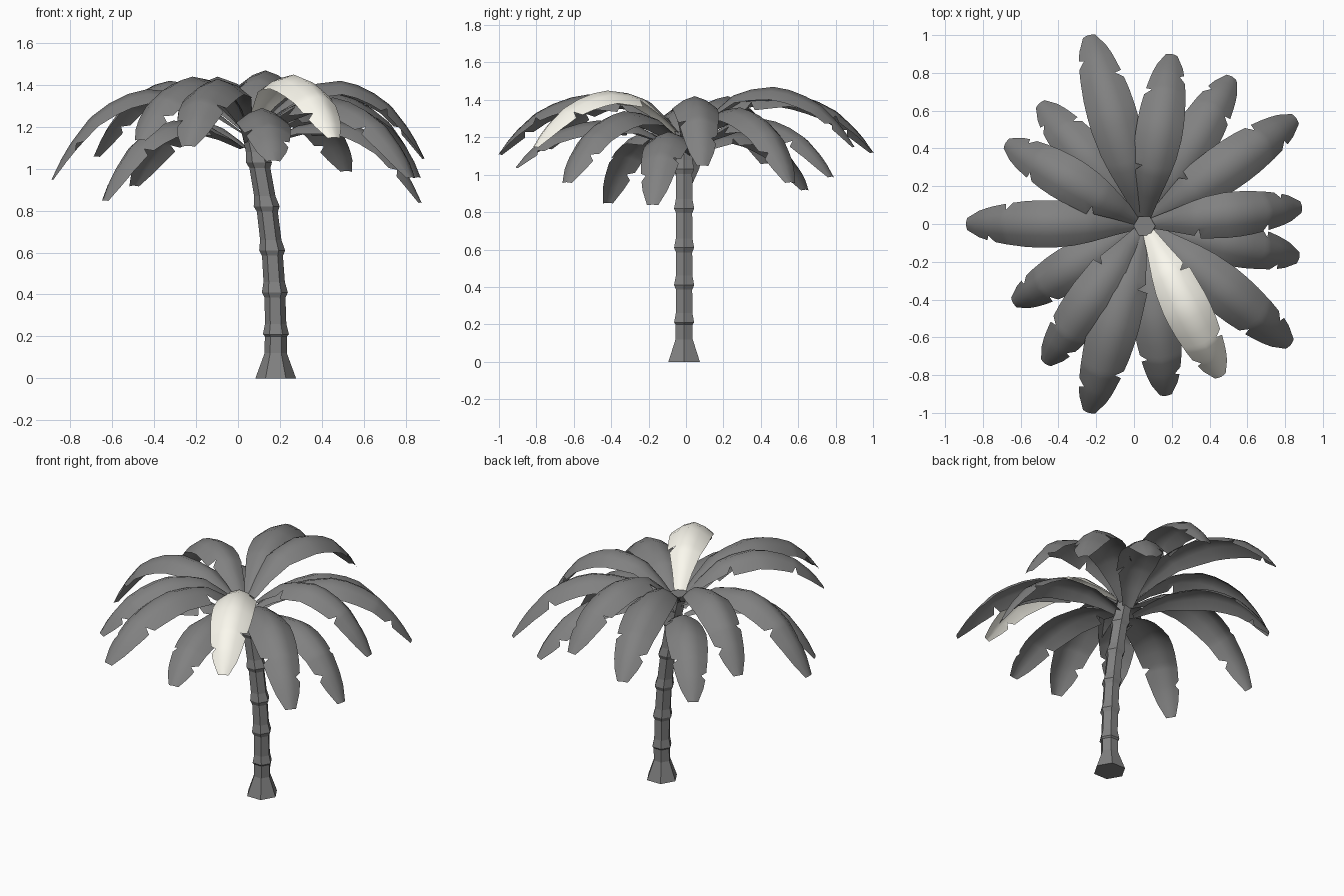
import bpy, math
from mathutils import Vector

if "Cube" in bpy.data.objects:
    bpy.data.objects.remove(bpy.data.objects["Cube"])


def make_object(name, verts, faces, smooth, mat):
    mesh = bpy.data.meshes.new(name)
    mesh.from_pydata(verts, [], faces)
    for p in mesh.polygons:
        p.use_smooth = smooth
    mesh.materials.append(mat)
    mesh.update()
    obj = bpy.data.objects.new(name, mesh)
    bpy.context.collection.objects.link(obj)
    return obj


def material(name, r, g, b):
    mat = bpy.data.materials.new(name)
    mat.diffuse_color = (r, g, b, 1)
    mat.use_nodes = True
    mat.node_tree.nodes["Principled BSDF"].inputs["Base Color"].default_value = mat.diffuse_color
    return mat


def lerp_table(table, t):
    for (a, va), (b, vb) in zip(table, table[1:]):
        if t <= b:
            return va + (vb - va) * (t - a) / (b - a)
    return table[-1][1]


dark = material("dark_grey", 0.22, 0.22, 0.22)
pale = material("pale_leaf", 0.97, 0.95, 0.86)

# Trunk: six-sided, jointed and gently leaning: (z, centre x, radius)
SIDES = 6
rings = [(0, 0.18, 0.097), (0.12, 0.18, 0.053), (0.2, 0.181, 0.053)]
joints = [(0.21, 0.181), (0.41, 0.176), (0.61, 0.163), (0.82, 0.137), (1.03, 0.1), (1.23, 0.055)]
for (z, x), (z2, x2) in zip(joints, joints[1:]):
    rings += [(z, x, 0.062), (z + 0.05, x + (x2 - x) * 0.25, 0.051),
              (z2 - 0.025, x + (x2 - x) * 0.88, 0.05)]
rings.append((1.23, 0.055, 0.058))
verts, faces = [], []
for z, x, r in rings:
    for k in range(SIDES):
        a = math.tau * k / SIDES
        verts.append((x + r * math.cos(a), r * math.sin(a) - 0.01, z))
for i in range(len(rings) - 1):
    for k in range(SIDES):
        n = (k + 1) % SIDES
        faces.append((i * SIDES + k, i * SIDES + n, (i + 1) * SIDES + n, (i + 1) * SIDES + k))
faces.append(tuple(reversed(range(SIDES))))
faces.append(tuple(range(len(verts) - SIDES, len(verts))))
make_object("trunk", verts, faces, False, dark)

# Frond outline and arch, as fractions of its reach
WIDTH = [(0, 0.03), (0.12, 0.06), (0.25, 0.095), (0.4, 0.122), (0.55, 0.128),
         (0.7, 0.121), (0.84, 0.104), (0.94, 0.078), (1, 0.032)]
RISE = [(0, 0), (0.12, 0.42), (0.25, 0.81), (0.36, 0.94), (0.5, 1)]
FALL = [(0.5, 1), (0.65, 0.92), (0.8, 0.68), (0.9, 0.4), (0.95, 0.22), (1, 0)]
STATIONS = [0, 0.12, 0.25, 0.3, 0.36, 0.5, 0.6, 0.7, 0.77, 0.79, 0.81, 0.87, 0.89, 0.91, 0.95, 1]
COLS = [-1, -0.5, 0, 0.5, 1]


def frond(name, tip_x, tip_y, tip_z, peak, flip, size, mat):
    root = Vector((0.055, 0, 0))
    span = Vector((tip_x, tip_y, 0)) - root
    reach = span.length
    out = span.normalized()
    side = Vector((-out.y, out.x, 0))
    base_z = 1.1 + 0.5 * (peak - 1.23)

    def height(s):
        if s < 0.5:
            return base_z + (peak - base_z) * lerp_table(RISE, s)
        return tip_z + (peak - tip_z) * lerp_table(FALL, s)

    verts, faces = [], []
    for s in STATIONS:
        for c in COLS:
            w, t = c, s
            # swept-back barb near the base, torn notches near the tip
            if abs(c) == 1:
                if s == 0.3 and c == flip:
                    w = c * 0.6
                elif s == 0.36 and c == flip:
                    t = 0.29
                elif (s == 0.79 and c == flip) or (s == 0.89 and c != flip):
                    w = c * 0.68
            s0, s1 = max(t - 0.06, 0), min(t + 0.06, 1)
            tangent = (out * reach * (s1 - s0) + Vector((0, 0, height(s1) - height(s0)))).normalized()
            normal = tangent.cross(side)
            mid = root + out * (0.035 + t * (reach - 0.035)) + Vector((0, 0, height(t)))
            half = lerp_table(WIDTH, s) * size
            drop = 0.07 * (abs(w) * half / 0.125) ** 1.6
            verts.append(mid + side * (w * half) - normal * drop)
    n = len(COLS)
    for i in range(len(STATIONS) - 1):
        for j in range(n - 1):
            a = i * n + j
            faces.append((a, a + n, a + n + 1, a + 1))
    make_object(name, verts, faces, True, mat)


# Crown: (tip x, tip y, tip z, peak z)
TIPS = [(-0.24, 1.0, 1.12, 1.44), (0.2, 0.9, 1.15, 1.47), (0.52, 0.78, 0.99, 1.3),
        (0.86, 0.56, 0.96, 1.36), (0.89, 0.09, 1.05, 1.42), (0.875, -0.18, 0.84, 1.23),
        (0.83, -0.64, 0.96, 1.34), (0.46, -0.81, 1.15, 1.45), (0.17, -0.91, 1.04, 1.29),
        (-0.24, -1.0, 1.11, 1.43), (-0.47, -0.74, 1.14, 1.44), (-0.64, -0.42, 0.85, 1.23),
        (-0.89, 0.0, 0.95, 1.38), (-0.68, 0.43, 1.06, 1.42), (-0.5, 0.64, 0.92, 1.23)]
for i, (x, y, z, peak) in enumerate(TIPS):
    size = 0.6 + 0.42 * math.hypot(x - 0.055, y)
    # one pale frond among the dark ones
    frond(f"frond_{i + 1}", x, y, z, peak, 1 if i % 2 else -1, size, pale if i == 7 else dark)
